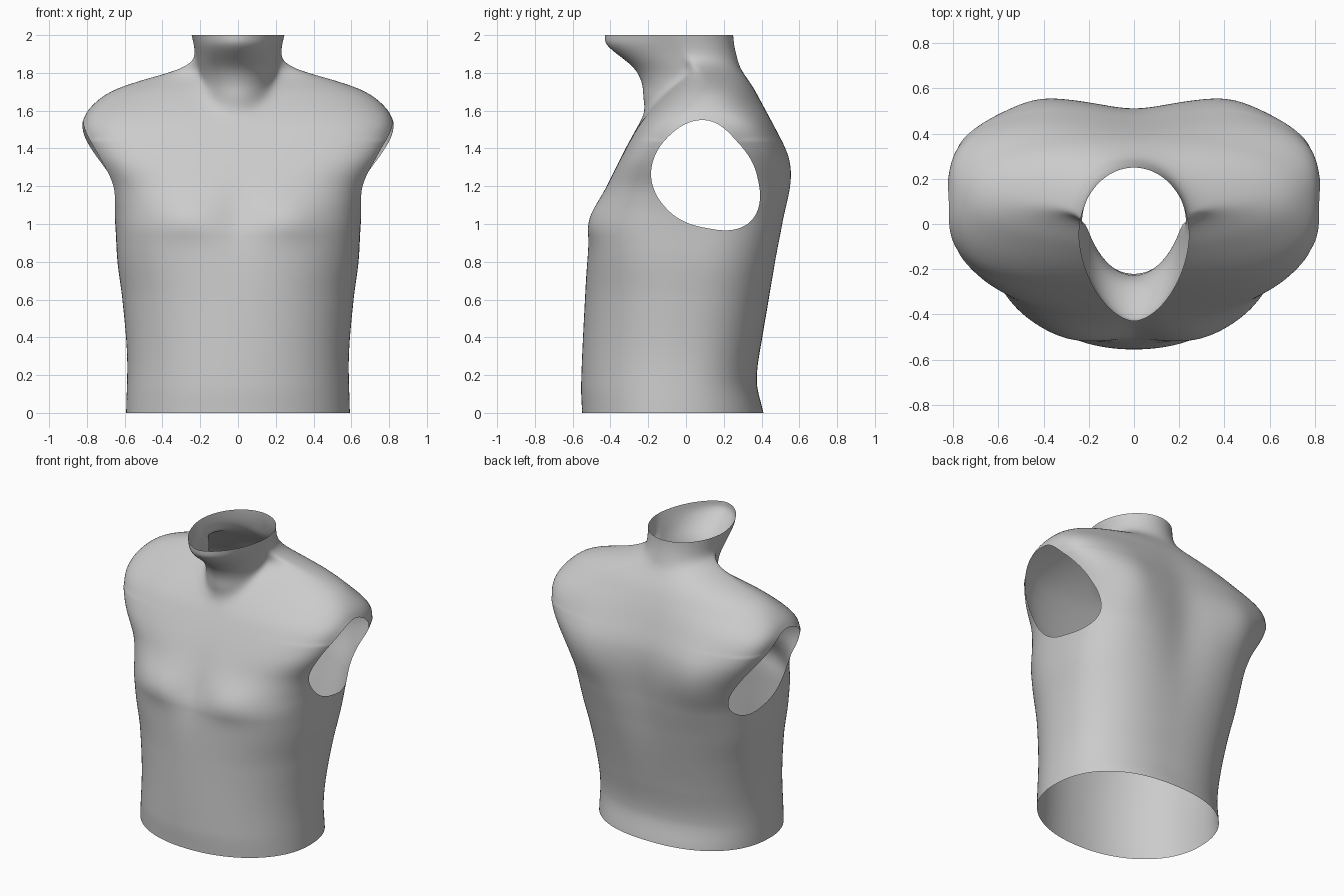
import bpy
import bmesh
import math
from math import sin, cos, pi, tau, exp

cube = bpy.data.objects.get("Cube")
if cube:
    bpy.data.objects.remove(cube, do_unlink=True)

# Torso profiles against height: (z, value)
HALF_WIDTH = [(0, .592), (.3, .587), (.6, .612), (.8, .638), (1.0, .65), (1.1, .662), (1.2, .69),
              (1.4, .79), (1.48, .82), (1.55, .82), (1.62, .78), (1.7, .68), (1.75, .55),
              (1.8, .37), (1.83, .285), (1.88, .21), (2, .15)]
FRONT = [(0, -.55), (.15, -.555), (.6, -.535), (.94, -.515), (1.02, -.495), (1.2, -.42),
         (1.5, -.265), (1.6, -.19), (1.7, -.095), (1.8, .005), (1.88, -.04), (2, -.12)]
BACK = [(0, .41), (.17, .375), (.4, .405), (.8, .485), (1.0, .525), (1.2, .55),
        (1.35, .535), (1.5, .475), (1.7, .375), (1.82, .29), (1.9, .23), (2, .1)]
FRONT_POWER = [(0, 2.1), (.6, 2.2), (1, 2.8), (1.2, 3.1), (1.35, 3.7), (1.5, 3.5), (1.7, 2.4), (1.8, 2), (2, 2)]
BACK_POWER = [(0, 2.3), (1, 2.8), (1.2, 3.3), (1.4, 3.8), (1.52, 3.6), (1.65, 2.4), (1.8, 2), (2, 2)]
CENTRE_Y = [(0, -.07), (.5, -.03), (1, .06), (1.3, .1), (1.65, .12), (1.78, .1), (1.88, .03), (2, -.05)]
# Neck and jaw profiles, starting inside the chest
NECK_BASE = 1.45
NECK_WIDTH = [(1.45, .14), (1.65, .2), (1.8, .212), (1.9, .222), (2, .245)]
NECK_FRONT = [(1.45, -.06), (1.55, -.17), (1.65, -.22), (1.75, -.235), (1.83, -.28),
              (1.95, -.425), (2, -.43)]
NECK_BACK = [(1.45, .15), (1.75, .23), (1.87, .258), (2, .25)]
NECK_POWER = [(1.45, 2), (1.85, 2), (2, 1.75)]
# Arm opening radius at equal angles, seen from the side
ARM_RADII = [.275, .245, .29, .28, .285, .27, .28, .345]
ARM_Y, ARM_Z = .1, 1.26
SEGMENTS, RINGS = 240, 200


def hermite(a, b, ma, mb, t):
    return (a * (1 + 2 * t) * (1 - t) ** 2 + ma * t * (1 - t) ** 2
            + b * t * t * (3 - 2 * t) + mb * t * t * (t - 1))


def profile(points, z):
    """Smooth curve through the points."""
    def slope(i):
        lo, hi = points[max(i - 1, 0)], points[min(i + 1, len(points) - 1)]
        return (hi[1] - lo[1]) / (hi[0] - lo[0])
    for i in range(len(points) - 1):
        (z0, a), (z1, b) = points[i], points[i + 1]
        if z <= z1:
            d = z1 - z0
            return hermite(a, b, slope(i) * d, slope(i + 1) * d, (z - z0) / d)
    return points[-1][1]


def arm_radius(angle):
    n = len(ARM_RADII)
    u = (angle % tau) / tau * n
    i = int(u)
    p = [ARM_RADII[(i + k) % n] for k in (-1, 0, 1, 2)]
    return hermite(p[1], p[2], (p[2] - p[0]) / 2, (p[3] - p[1]) / 2, u - i)


def bump(x, z, cx, cz, rx, rz):
    return exp(-((abs(x) - cx) / rx) ** 2 - ((z - cz) / rz) ** 2)


def oval(angle, width, depth, n):
    """Polar radius of a rounded oval."""
    return ((abs(cos(angle)) / width) ** n + (abs(sin(angle)) / depth) ** n) ** (-1 / n)


def section(z):
    """Return a function giving the outline point at an angle for this height."""
    mid = profile(CENTRE_Y, z)
    width = profile(HALF_WIDTH, z)
    halves = [(abs(profile(edge, z) - mid), profile(power, z))
              for edge, power in ((FRONT, FRONT_POWER), (BACK, BACK_POWER))]
    neck = None
    if z >= NECK_BASE:
        neck = (profile(NECK_WIDTH, z),
                [(abs(profile(NECK_FRONT, z) - mid), profile(NECK_POWER, z)),
                 (abs(profile(NECK_BACK, z) - mid), 2)])

    def point(angle):
        c, s = cos(angle), sin(angle)
        side = int(s > 0)
        r = oval(angle, width, *halves[side])
        if neck:    # blend the neck into the shoulders
            r = (r ** 9 + oval(angle, neck[0], *neck[1][side]) ** 9) ** (1 / 9)
        x, y = r * c, mid + r * s
        if side:    # shoulder blades and spine groove
            y += s * (.035 * bump(x, z, .45, 1.25, .16, .25) - .04 * bump(x, z, 0, 1.15, .2, .4))
        else:       # chest and breastbone
            y += s * (.035 * bump(x, z, .29, 1.04, .18, .11) - .015 * bump(x, z, 0, 1.05, .1, .2))
        return x, y, z
    return point


def arm_offset(co):
    dy, dz = co.y - ARM_Y, co.z - ARM_Z
    angle = math.atan2(dz, dy)
    return math.hypot(dy, dz), arm_radius(angle), angle


def side_point(y, z):
    """Point on the left side of the surface at this depth and height."""
    outline = section(z)
    lo, hi = -pi / 2, pi / 2
    for _ in range(24):
        angle = (lo + hi) / 2
        if outline(angle)[1] < y:
            lo = angle
        else:
            hi = angle
    return outline(lo)


# Loft the torso and neck as one open shell
bm = bmesh.new()
rings = []
for j in range(RINGS + 1):
    outline = section(2 * j / RINGS)
    rings.append([bm.verts.new(outline(tau * k / SEGMENTS)) for k in range(SEGMENTS)])
for low, high in zip(rings, rings[1:]):
    for k in range(SEGMENTS):
        m = (k + 1) % SEGMENTS
        bm.faces.new((low[k], low[m], high[m], high[k]))

# Open both arm holes and pull their rims onto a clean curve
inside = []
for f in bm.faces:
    co = f.calc_center_median()
    dist, radius, _ = arm_offset(co)
    if abs(co.x) > .45 and dist < radius:
        inside.append(f)
bmesh.ops.delete(bm, geom=inside, context='FACES')
for v in bm.verts:
    if v.is_boundary and .5 < v.co.z < 1.9:
        _, radius, angle = arm_offset(v.co)
        x, y, z = side_point(ARM_Y + radius * cos(angle), ARM_Z + radius * sin(angle))
        v.co = (math.copysign(x, v.co.x), y, z)

# Soften the hollows where the shoulders meet the neck
upper = [v for v in bm.verts if v.co.z > 1.45 and not v.is_boundary]
for _ in range(12):
    bmesh.ops.smooth_vert(bm, verts=upper, factor=.5,
                          use_axis_x=True, use_axis_y=True, use_axis_z=True)

mesh = bpy.data.meshes.new("torso")
bm.to_mesh(mesh)
bm.free()
torso = bpy.data.objects.new("torso", mesh)
bpy.context.collection.objects.link(torso)

# Plain grey surface
grey = bpy.data.materials.new("plain_grey")
grey.use_nodes = True
colour = (.6, .6, .6, 1)
grey.diffuse_color = colour
grey.node_tree.nodes["Principled BSDF"].inputs["Base Color"].default_value = colour
mesh.materials.append(grey)

bpy.context.view_layer.objects.active = torso
torso.select_set(True)
bpy.ops.object.shade_smooth_by_angle(angle=math.radians(50))
